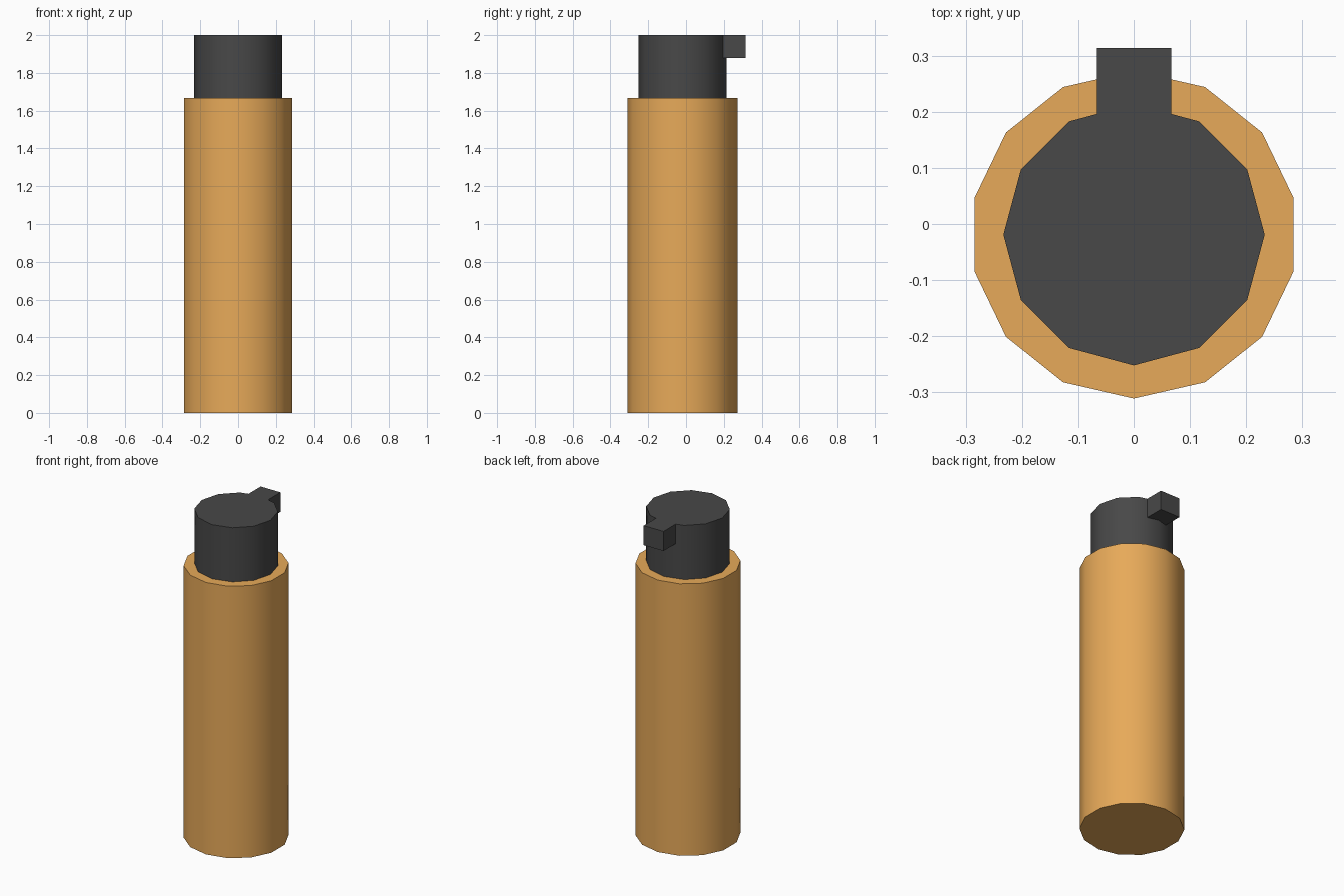
import bpy
from math import radians

default_cube = bpy.data.objects.get("Cube")
if default_cube:
    bpy.data.objects.remove(default_cube, do_unlink=True)

AXIS_Y = -0.019      # shared axis of the body and the cap
BODY_TOP = 1.668
TOP = 2.0


def material(name, colour):
    mat = bpy.data.materials.new(name)
    mat.use_nodes = True
    mat.diffuse_color = colour
    mat.node_tree.nodes["Principled BSDF"].inputs["Base Color"].default_value = colour
    return mat


def finish(name, mat):
    obj = bpy.context.object
    obj.name = obj.data.name = name
    obj.data.materials.append(mat)
    return obj


def cylinder(name, sides, radius, bottom, top, mat):
    bpy.ops.mesh.primitive_cylinder_add(
        vertices=sides, radius=radius, depth=top - bottom,
        location=(0, AXIS_Y, (bottom + top) / 2))
    bpy.ops.object.shade_smooth_by_angle(angle=radians(40))
    return finish(name, mat)


def box(name, low, high, mat):
    centre = [(a + b) / 2 for a, b in zip(low, high)]
    bpy.ops.mesh.primitive_cube_add(size=1, location=centre)
    bpy.context.object.scale = [b - a for a, b in zip(low, high)]
    bpy.ops.object.transform_apply(location=False, rotation=False, scale=True)
    return finish(name, mat)


amber = material("amber", (0.8, 0.4, 0.1, 1))
charcoal = material("charcoal", (0.065, 0.065, 0.065, 1))

# Tall faceted body
cylinder("body", 14, 0.292, 0, BODY_TOP, amber)

# Narrower cap, seated just inside the body
cylinder("cap", 12, 0.233, BODY_TOP - 0.005, TOP, charcoal)

# Square spout on the back of the cap, flush with its top
box("spout", (-0.067, 0.18, 1.88), (0.067, 0.314, TOP), charcoal)
